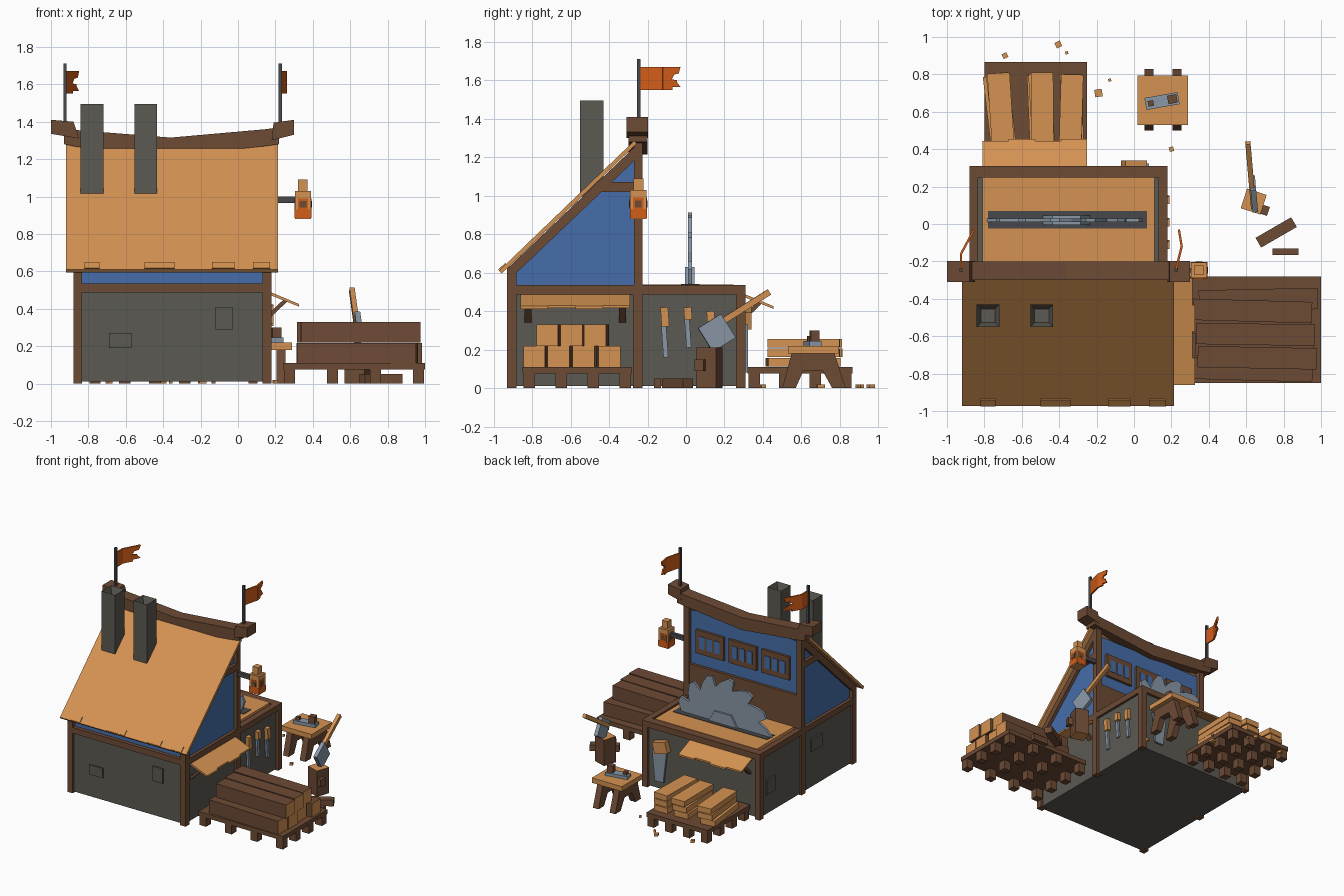
import bpy, bmesh, math, random
from mathutils import Matrix, Vector

random.seed(4)
cube = bpy.data.objects.get("Cube")
if cube:
    bpy.data.objects.remove(cube, do_unlink=True)


def colour(name, r, g, b):
    m = bpy.data.materials.new(name)
    m.use_nodes = True
    m.diffuse_color = (r, g, b, 1)
    m.node_tree.nodes["Principled BSDF"].inputs["Base Color"].default_value = (r, g, b, 1)
    return m


TAN = colour("light_wood", .66, .29, .085)
BROWN = colour("dark_wood", .155, .07, .036)
STONE = colour("stone_grey", .105, .1, .085)
BLUE = colour("blue_plaster", .06, .155, .4)
STEEL = colour("steel", .25, .31, .38)
ORANGE = colour("orange_cloth", .65, .11, .01)
IRON = colour("dark_iron", .065, .065, .07)


def finish(name, bm, mats, at=(0, 0, 0), rot=(0, 0, 0)):
    bmesh.ops.recalc_face_normals(bm, faces=bm.faces)
    me = bpy.data.meshes.new(name)
    bm.to_mesh(me)
    bm.free()
    for m in mats:
        me.materials.append(m)
    ob = bpy.data.objects.new(name, me)
    ob.location, ob.rotation_euler = at, [math.radians(a) for a in rot]
    bpy.context.collection.objects.link(ob)
    return ob


def box(name, mat, x, y, z, rot=(0, 0, 0), end_mat=None, end_axis=0):
    """Box from x, y, z ranges, turned about its centre; two ends may differ."""
    bm = bmesh.new()
    size = [r[1] - r[0] for r in (x, y, z)]
    bmesh.ops.create_cube(bm, size=1, matrix=Matrix.Diagonal(size + [1]))
    bm.normal_update()
    if end_mat:
        for f in bm.faces:
            f.material_index = int(abs(f.normal[end_axis]) > .9)
    mid = [sum(r) / 2 for r in (x, y, z)]
    return finish(name, bm, [mat, end_mat] if end_mat else [mat], mid, rot)


def prism(name, mat, poly, depth, at=(0, 0, 0), turn=0):
    """Outline in local x, z pushed along local y, then turned about z."""
    bm = bmesh.new()
    face = bm.faces.new([bm.verts.new((a, depth[0], b)) for a, b in poly])
    new = bmesh.ops.extrude_face_region(bm, geom=[face])["geom"]
    bmesh.ops.translate(bm, vec=(0, depth[1] - depth[0], 0),
                        verts=[v for v in new if isinstance(v, bmesh.types.BMVert)])
    return finish(name, bm, [mat], at, (0, 0, turn))


def side_prism(name, mat, poly, x):
    """Outline in y, z spanning an x range."""
    return prism(name, mat, poly, (-x[1], -x[0]), turn=90)


# Stone base, timber posts and top rails
box("stone_base", STONE, (-.865, .16), (-.915, .29), (.01, .5))
POSTS_X = ((-.88, -.835), (.13, .18))
for px in POSTS_X:
    for py in ((-.93, -.88), (-.275, -.225), (.26, .31)):
        box("base_post", BROWN, px, py, (0, .5))
    box("side_rail", BROWN, px, (-.93, .31), (.487, .535))
for py in ((-.93, -.88), (.245, .31)):
    box("cross_rail", BROWN, (-.88, .18), py, (.487, .535))

# Raised stones on the front and side walls
for x, z in (((-.69, -.57), (.19, .27)), ((-.12, -.03), (.29, .41))):
    box("wall_stone", STONE, x, (-.925, -.9), z)
for y, z in (((.1, .21), (.17, .29)), ((-.5, -.36), (.3, .4))):
    box("wall_stone", STONE, (-.877, -.85), y, z)

# Upper storey: blue body, rafters, corner posts and collars
side_prism("upper_wall", BLUE, [(-.9, .53), (-.9, .61), (-.25, 1.23), (-.25, .53)], (-.855, .155))
for px in POSTS_X:
    side_prism("rafter", BROWN, [(-.93, .53), (-.93, .62), (-.25, 1.27), (-.25, 1.2),
                                 (-.88, .6), (-.88, .53)], px)
    box("rear_post", BROWN, px, (-.27, -.225), (.53, 1.29))
    box("collar_beam", BROWN, px, (-.47, -.25), (1.02, 1.07))
box("rear_panel", BROWN, (-.84, .14), (-.26, -.228), (.53, .8))

# Rear windows, each a frame with three panes
for cx in (-.64, -.345, -.05):
    box("window_frame", BROWN, (cx - .125, cx + .125), (-.255, -.23), (.9, 1.09))
    for k in (-1, 0, 1):
        px = cx + k * .068
        box("window_pane", BLUE, (px - .024, px + .024), (-.235, -.226), (.945, 1.045))

# Roof with ragged eave, sagging ridge beam
side_prism("roof", TAN, [(-.972, .61), (-.27, 1.285), (-.256, 1.27), (-.958, .595)], (-.92, .215))
for a, b in ((-.82, -.74), (-.5, -.34), (-.14, -.02), (.08, .17)):
    side_prism("eave_shingle", TAN, [(-.975, .617), (-.94, .65), (-.925, .635), (-.96, .602)], (a, b))
prism("ridge_beam", BROWN, [(-.93, 1.36), (-.86, 1.355), (-.36, 1.315), (.15, 1.36), (.22, 1.37),
                            (.22, 1.28), (.15, 1.27), (-.36, 1.215), (-.86, 1.265), (-.93, 1.28)],
      (-.3, -.2))
prism("ridge_end", BROWN, [(-1, 1.41), (-.88, 1.4), (-.85, 1.31), (-1, 1.335)], (-.31, -.198))
prism("ridge_end", BROWN, [(.19, 1.395), (.3, 1.41), (.3, 1.33), (.18, 1.3)], (-.31, -.198))

# Hollow chimneys
for cx in (-.78, -.493):
    bm = bmesh.new()
    bmesh.ops.create_cube(bm, size=1, matrix=Matrix.Diagonal((.122, .12, .5, 1)))
    top = max(bm.faces, key=lambda f: f.calc_center_median().z)
    bmesh.ops.inset_region(bm, faces=[top], thickness=.033)
    bmesh.ops.translate(bm, verts=top.verts, vec=(0, 0, -.06))
    finish("chimney", bm, [STONE], (cx, -.49, 1.245))

# Flags: a pole, a straight cloth and a bent ragged tail
TAIL = [(0, 1.55), (.55, 1.55), (.55, 1.565), (1, 1.565), (.8, 1.59), (.8, 1.6), (.5, 1.605),
        (.65, 1.63), (.9, 1.635), (1, 1.67), (0, 1.67)]
for path in (((-.925, -.24), (-.925, -.16), (-.855, -.03)), ((.225, -.24), (.255, -.12), (.24, -.03))):
    x, y = path[0]
    box("flag_pole", IRON, (x - .009, x + .009), (y - .015, y + .003), (1.38, 1.71))
    for i, outline in enumerate(([(0, 1.55), (1, 1.55), (1, 1.67), (0, 1.67)], TAIL)):
        start, step = Vector(path[i]), Vector(path[i + 1]) - Vector(path[i])
        prism("flag_cloth", ORANGE, [(a * step.length, b) for a, b in outline], (-.006, .006),
              (start.x, start.y, 0), math.degrees(math.atan2(step.y, step.x)))

# Lantern on an iron arm
box("lantern_arm", IRON, (.17, .31), (-.26, -.235), (.965, 1.0))
box("lantern_body", TAN, (.305, .39), (-.29, -.205), (.88, 1.03))
box("lantern_cap", TAN, (.322, .372), (-.272, -.222), (1.03, 1.09))
box("lantern_glow", ORANGE, (.303, .392), (-.292, -.203), (.885, .93))
box("lantern_window", ORANGE, (.32, .375), (-.293, -.202), (.93, .99))
box("lantern_window", ORANGE, (.303, .393), (-.275, -.22), (.93, .99))
box("lantern_flame", BROWN, (.33, .365), (-.295, -.2), (.94, .975))
box("lantern_flame", BROWN, (.301, .395), (-.265, -.23), (.94, .975))

# Saw table, slot, toothed blade and hub
box("saw_table", TAN, (-.81, .11), (-.23, .246), (.5, .538))
box("saw_slot", IRON, (-.78, .07), (-.025, .07), (.53, .542))
blade = []
TEETH = 14
for i in range(TEETH):
    for radius, part in ((.345, 0), (.39, .35), (.43, .7), (.425, .95)):
        a = 2 * math.pi * (i + part) / TEETH
        blade.append((radius * math.cos(a), radius * math.sin(a)))
prism("saw_blade", STEEL, blade, (-.01, .01), (-.36, .02, .485))
hexagon = [(.15 * math.cos(math.pi * k / 3), .15 * math.sin(math.pi * k / 3)) for k in range(6)]
prism("saw_hub", STEEL, hexagon, (-.025, .025), (-.36, .02, .5))

# Awnings of ragged boards on struts
for at, turn, half in (((.16, -.575, 0), 0, .285), ((-.53, .29, 0), 90, .28)):
    for i in range(4):
        a = -half + i * half / 2
        reach = .165 - .012 * (i % 2)
        drop = .495 - reach * .42
        prism("awning_board", TAN, [(0, .495), (reach, drop), (reach, drop - .014), (0, .478)],
              (a, a + half / 2), at, turn)
    for s in (-1, 1):
        prism("awning_strut", BROWN, [(0, .34), (0, .37), (.09, .455), (.11, .445)],
              (s * (half - .04) - .018, s * (half - .04) + .018), at, turn)

# Hand tools on the wall by the bench
for y, low, mid, high in ((-.11, .16, .32, .42), (.01, .21, .355, .42), (.13, .16, .31, .4)):
    box("tool_handle", TAN, (.155, .19), (y - .02, y + .02), (mid, high), (4, 0, 0))
    box("tool_blade", STEEL, (.162, .178), (y - .013, y + .013), (low, mid), (4, 0, 0))

# Handsaw leaning on the rear wall
prism("handsaw_blade", STEEL, [(-.04, 0), (.035, 0), (.06, .25), (-.07, .25)], (-.008, .008), (.02, .315, .08), 0)
box("handsaw_grip", TAN, (-.06, .06), (.295, .34), (.32, .41), (0, 15, 0))


def pallet(x, y, nx, ny):
    box("pallet_deck", BROWN, x, y, (.075, .11))
    for i in range(nx):
        for j in range(ny):
            cx = x[0] + .035 + i * (x[1] - x[0] - .07) / (nx - 1)
            cy = y[0] + .035 + j * (y[1] - y[0] - .07) / (ny - 1)
            box("pallet_foot", BROWN, (cx - .03, cx + .03), (cy - .03, cy + .03), (0, .08))


# Log pile, bark sides and pale cut ends
pallet((.24, 1), (-.85, -.28), 4, 4)
for row, first, count in ((0, -.78, 4), (1, -.715, 3)):
    for i in range(count):
        y, s = first + i * .125, random.uniform(-.02, .02)
        box("log", BROWN, (.33 + s, .965 + s), (y - .057, y + .057), (.11 + row * .11, .218 + row * .112),
            (0, 0, random.uniform(-2, 2)), TAN, 0)

# Sawn plank stacks
pallet((-.8, -.25), (.32, .865), 4, 4)
for cx, turn in ((-.72, 5), (-.5, 2), (-.335, 0)):
    for k in range(3):
        s = random.uniform(-.012, .012)
        box("plank", TAN, (cx - .06 + s, cx + .06 + s), (.425 + s, .8 + s), (.112 + k * .05, .156 + k * .05),
            (0, 0, turn + random.uniform(-2, 2)))

# Trestle stool with a hand plane on it
LEGS = [(.5, 0), (.57, 0), (.61, .09), (.71, .09), (.76, 0), (.83, 0), (.77, .185), (.55, .185)]
for x in ((.055, .105), (.205, .255)):
    side_prism("stool_legs", BROWN, LEGS, x)
box("stool_top", TAN, (.02, .29), (.53, .795), (.18, .22))
box("plane_body", STEEL, (.06, .24), (.625, .69), (.22, .245), (0, 0, 10))
box("plane_knob", BROWN, (.18, .23), (.645, .69), (.24, .3), (0, 0, 10))
box("plane_knob", BROWN, (.075, .105), (.63, .66), (.24, .27), (0, 0, 10))

# Chopping block with an axe
box("chopping_block", BROWN, (.585, .695), (.065, .175), (0, .21), (0, 0, -18), TAN, 2)
box("block_stub", BROWN, (.67, .72), (.05, .1), (.09, .15), (0, 0, -18))
box("axe_handle", TAN, (.61, .638), (.055, .465), (.375, .407), (32, 0, 5))
box("axe_head", STEEL, (.625, .655), (.09, .23), (.215, .36), (32, 0, 5))

# Offcuts and chips on the ground
box("offcut", BROWN, (.65, .87), (-.075, -.015), (0, .05), (0, 0, 30))
box("offcut", BROWN, (.74, .88), (-.165, -.13), (0, .05))
for x, y, s in ((-.69, .9, .014), (-.405, .96, .016), (-.36, .915, .008), (-.19, .7, .02),
                (-.13, .77, .008), (.2, .4, .012)):
    box("wood_chip", TAN, (x - s, x + s), (y - s, y + s), (0, .018), (0, 0, random.uniform(0, 30)))
